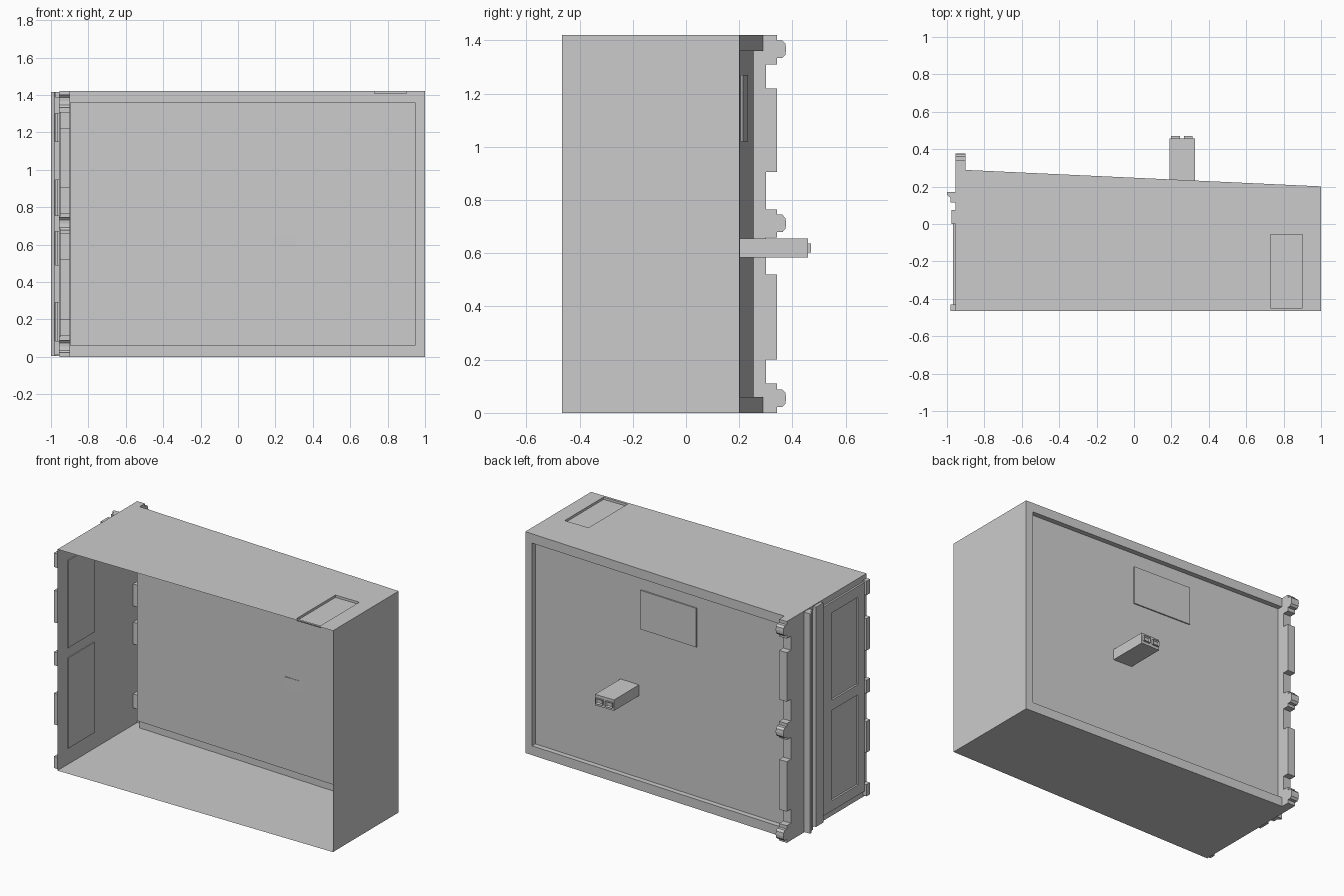
import bpy, bmesh
from mathutils import Vector

cube = bpy.data.objects.get("Cube")
if cube:
    bpy.data.objects.remove(cube, do_unlink=True)

grey = bpy.data.materials.new("plain_grey")
grey.use_nodes = True
tone = (0.6, 0.6, 0.6, 1)
grey.diffuse_color = tone
grey.node_tree.nodes["Principled BSDF"].inputs["Base Color"].default_value = tone

FRONT, SIDE, STRIP, TOP = -0.466, -0.955, -0.9, 1.42
SLOPE, RECESS = -0.0463, 0.033


def back_y(x):
    return 0.289 + SLOPE * (x - STRIP)


def finish(bm, name):
    bmesh.ops.remove_doubles(bm, verts=bm.verts, dist=0.0001)
    bmesh.ops.recalc_face_normals(bm, faces=bm.faces)
    mesh = bpy.data.meshes.new(name)
    bm.to_mesh(mesh)
    bm.free()
    mesh.materials.append(grey)
    obj = bpy.data.objects.new(name, mesh)
    bpy.context.collection.objects.link(obj)
    return obj


def face(bm, points):
    return bm.faces.new([bm.verts.new(p) for p in points])


def recessed(bm, outer, inner, shift):
    """Quad with a sunken rectangular panel."""
    sunk = [Vector(p) + Vector(shift) for p in inner]
    for i in range(4):
        j = (i + 1) % 4
        face(bm, [outer[i], outer[j], inner[j], inner[i]])
        face(bm, [inner[i], inner[j], sunk[j], sunk[i]])
    face(bm, sunk)


def box(name, x, y, z, socket=False):
    bm = bmesh.new()
    bmesh.ops.create_cube(bm, size=1)
    for v in bm.verts:
        v.co = [(r[0] + r[1]) / 2 + c * (r[1] - r[0]) for c, r in zip(v.co, (x, y, z))]
    if socket:
        bm.normal_update()
        end = [f for f in bm.faces if f.normal.y > 0.9]
        bmesh.ops.inset_region(bm, faces=end, thickness=0.009)
        bmesh.ops.translate(bm, verts=end[0].verts, vec=(0, -0.008, 0))
    return finish(bm, name)


def extrude(name, points, vec, open_edge=False):
    """Prism from a closed profile; open_edge leaves out the last side."""
    bm = bmesh.new()
    far = [Vector(p) + Vector(vec) for p in points]
    face(bm, points)
    face(bm, far)
    n = len(points)
    for i in range(n - 1 if open_edge else n):
        j = (i + 1) % n
        face(bm, [points[i], points[j], far[j], far[i]])
    return finish(bm, name)


def rect_xz(x0, x1, z0, z1):
    return [(x, back_y(x), z) for x, z in ((x0, z0), (x1, z0), (x1, z1), (x0, z1))]


# Thin open-fronted housing
bm = bmesh.new()
plan = [(SIDE, FRONT), (1, FRONT), (1, back_y(1)), (SIDE, back_y(SIDE))]
face(bm, [(x, y, 0) for x, y in plan])
face(bm, [(x, y, z) for (x, y), z in ((plan[1], 0), (plan[2], 0), (plan[2], TOP), (plan[1], TOP))])
face(bm, [(x, y, z) for (x, y), z in ((plan[0], 0), (plan[3], 0), (plan[3], TOP), (plan[0], TOP))])
window = [(0.73, -0.45), (0.9, -0.45), (0.9, -0.055), (0.73, -0.055)]
recessed(bm, [(x, y, TOP) for x, y in plan], [(x, y, TOP) for x, y in window], (0, 0, -0.015))
recessed(bm, rect_xz(STRIP, 1, 0, TOP), rect_xz(STRIP + 0.003, 0.95, 0.06, 1.36), (0, -RECESS, 0))
finish(bm, "housing")

# Raised plate on the back panel
plate = [Vector(p) - Vector((0, RECESS, 0)) for p in rect_xz(-0.235, 0.175, 1.02, 1.27)]
extrude("back_plate", plate, (0, 0.008, 0))

# Connector with two sockets
box("connector_body", (0.19, 0.325), (0.2, 0.458), (0.585, 0.655))
for i, x in enumerate((0.197, 0.266)):
    box(f"connector_socket_{i + 1}", (x, x + 0.048), (0.455, 0.47), (0.603, 0.637), True)

# Hinge strip along the back edge: (top, bottom, knuckle centre)
tabs = [(TOP, 1.31, 1.367), (1.22, 0.905, None), (0.765, 0.66, 0.712),
        (0.52, 0.2, None), (0.11, 0, 0.055)]
LOW, HIGH = 0.3, 0.342
outline = [(0.287, TOP)]
for top, bottom, knuckle in tabs:
    if top < TOP:
        outline.append((LOW, top))
    outline.append((HIGH, top))
    if knuckle:
        for dy, dz in ((0, 0.033), (0.02, 0.033), (0.032, 0.02), (0.034, 0),
                       (0.032, -0.02), (0.02, -0.033), (0, -0.033)):
            outline.append((HIGH + dy, knuckle + dz))
    outline.append((HIGH, bottom))
    if bottom > 0:
        outline.append((LOW, bottom))
outline.append((0.287, 0))
extrude("hinge_strip", [(SIDE, y, z) for y, z in outline], (STRIP - SIDE, 0, 0), True)

# Tabs along the front edge of the slotted side
for i, (z0, z1) in enumerate(((1.3, 1.39), (0.945, 1.15), (0.67, 0.755), (0.29, 0.49), (0.01, 0.085))):
    box(f"front_tab_{i + 1}", (-0.98, SIDE), (FRONT, -0.43), (z0, z1))

# Hooked rail and flat ridge on the side
rail = [(SIDE, 0.17), (-1, 0.17), (-1, 0.155), (-0.982, 0.142), (-0.982, 0.115), (SIDE, 0.115)]
extrude("side_rail", [(x, y, 0.005) for x, y in rail], (0, 0, TOP - 0.01))
box("side_ridge", (-0.975, SIDE), (0, 0.075), (0.005, 1.415))

# Frame bars around the two side panels
for name, y in (("rear_frame_bar", (-0.1, 0)), ("front_frame_bar", (-0.43, -0.365))):
    box(name, (-0.967, SIDE), y, (0.04, 1.38))
for name, z in (("top_frame_bar", (1.31, 1.38)), ("middle_frame_bar", (0.685, 0.75)),
                ("bottom_frame_bar", (0.04, 0.105))):
    box(name, (-0.967, SIDE), (-0.365, -0.1), z)

# Shallow panel liners inside the side wall
for i, z in enumerate(((0.105, 0.685), (0.75, 1.31))):
    box(f"side_panel_{i + 1}", (SIDE, SIDE + 0.006), (-0.365, -0.1), z)
